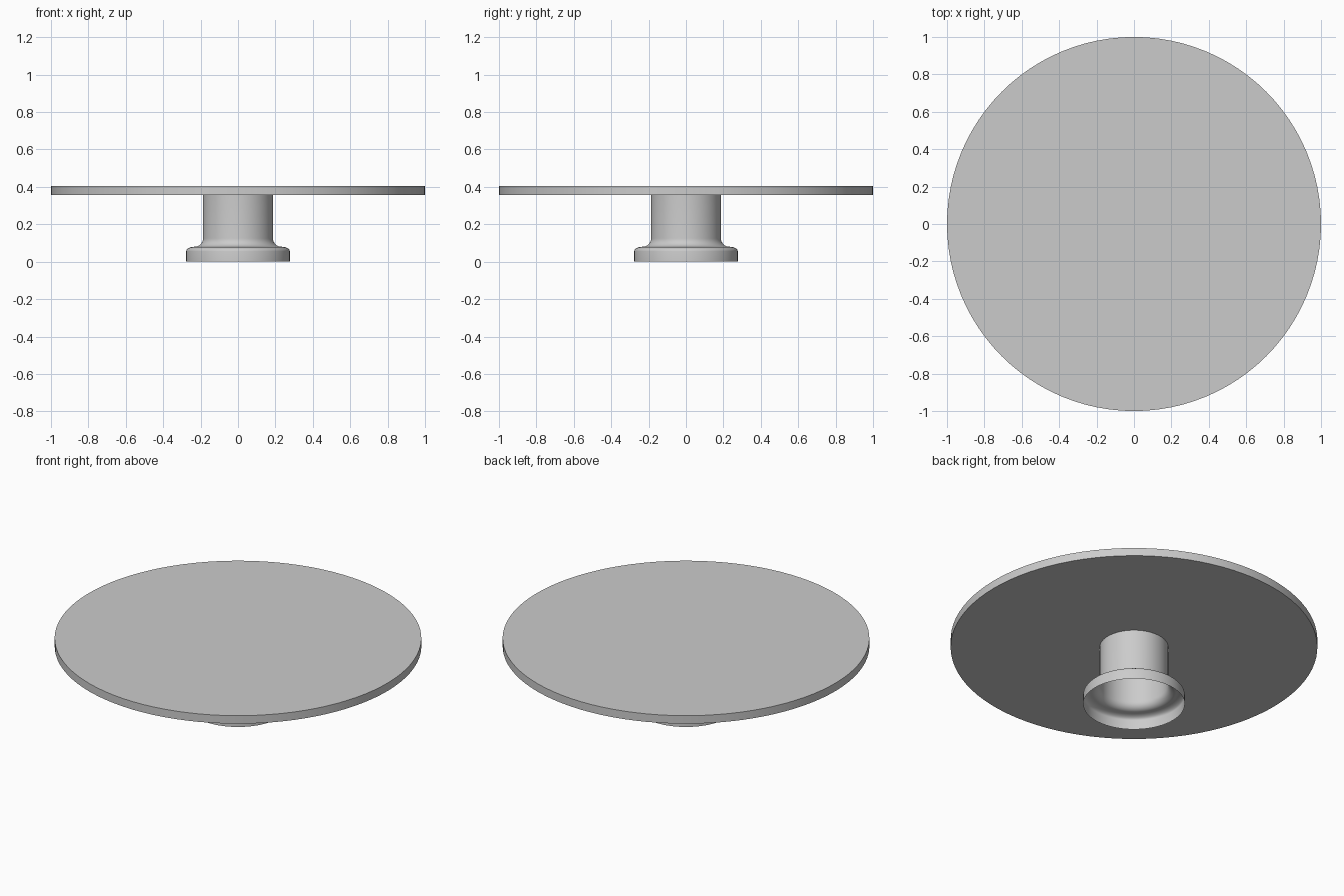
import bpy, bmesh, math

if "Cube" in bpy.data.objects:
    bpy.data.objects.remove(bpy.data.objects["Cube"])

SIDES = 96


def finish(name, bm):
    mesh = bpy.data.meshes.new(name)
    bm.to_mesh(mesh)
    bm.free()
    obj = bpy.data.objects.new(name, mesh)
    bpy.context.collection.objects.link(obj)
    bpy.context.view_layer.objects.active = obj
    obj.select_set(True)
    bpy.ops.object.shade_smooth_by_angle(angle=math.radians(30))
    obj.select_set(False)
    return obj


def lathe(name, profile):
    """Revolve a list of (radius, height) points around z."""
    bm = bmesh.new()
    verts = [bm.verts.new((r, 0, z)) for r, z in profile]
    edges = [bm.edges.new(pair) for pair in zip(verts, verts[1:])]
    bmesh.ops.spin(bm, geom=verts + edges, cent=(0, 0, 0), axis=(0, 0, 1),
                   angle=math.tau, steps=SIDES, use_merge=True)
    bmesh.ops.remove_doubles(bm, verts=bm.verts, dist=1e-5)
    bmesh.ops.recalc_face_normals(bm, faces=bm.faces)
    # outermost wall must face away from the axis
    wall = max(bm.faces, key=lambda f: f.calc_center_median().xy.length)
    if wall.normal.xy.dot(wall.calc_center_median().xy) < 0:
        bmesh.ops.reverse_faces(bm, faces=bm.faces)
    return finish(name, bm)


def arc(cx, cz, rx, rz, start, end, steps=8):
    angles = [math.radians(start + (end - start) * i / steps) for i in range(steps + 1)]
    return [(cx + rx * math.cos(a), cz + rz * math.sin(a)) for a in angles]


# round top: a thin solid disc
TOP, UNDER = 0.405, 0.357
lathe("table_top", [(0, UNDER), (1, UNDER), (1, TOP), (0, TOP)])

# pedestal: hollow, open-bottomed shell with a rounded foot and a flared neck
foot = [(0.277, 0.0)] + arc(0.232, 0.056, 0.045, 0.024, 0, 90)
neck = arc(0.232, 0.125, 0.045, 0.045, 270, 180)
lathe("pedestal", foot + neck[1:] + [(0.187, UNDER)])
